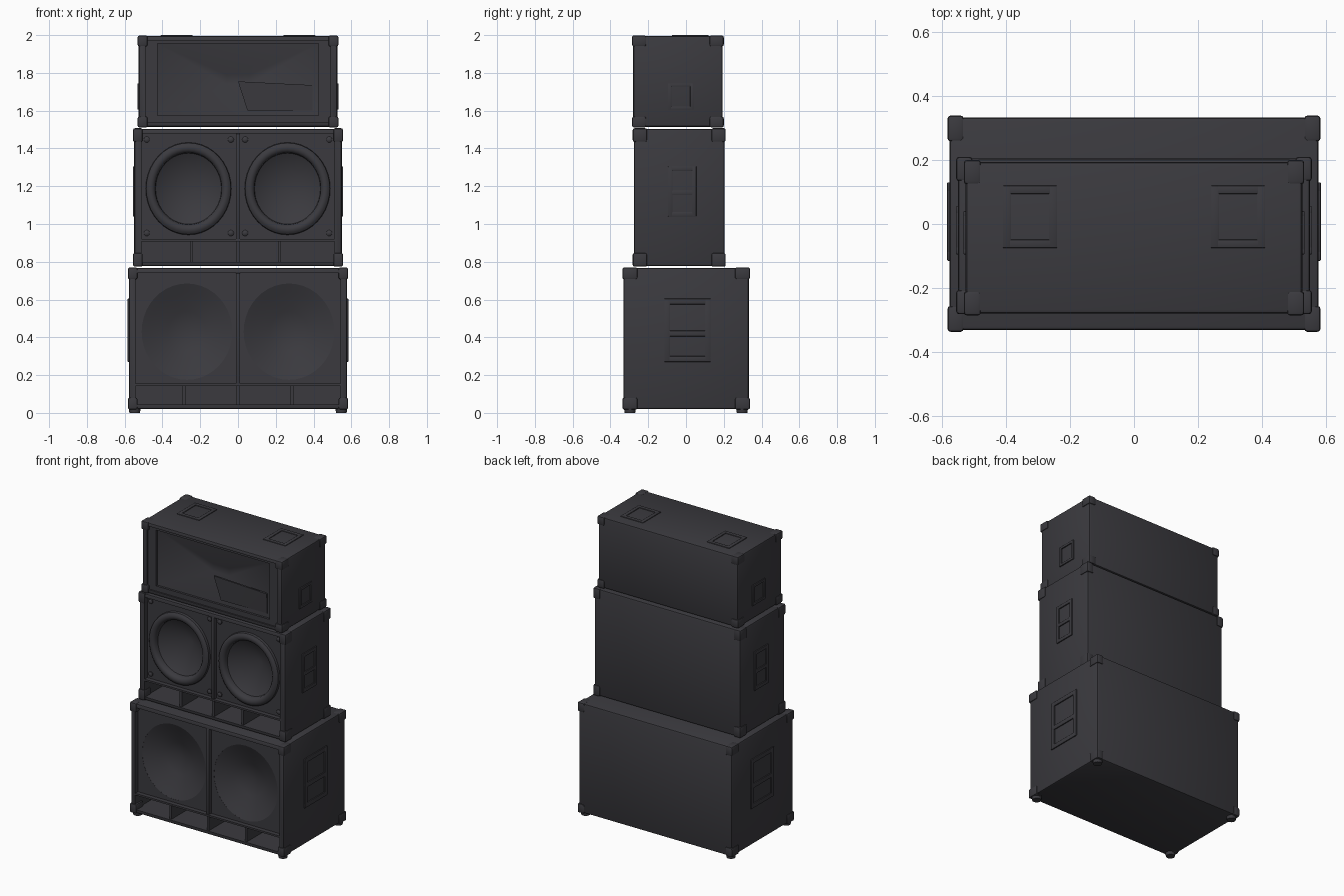
import bpy, bmesh, math
from mathutils import Matrix

if "Cube" in bpy.data.objects:
    bpy.data.objects.remove(bpy.data.objects["Cube"])

def material(name, rgb):
    m = bpy.data.materials.new(name)
    m.diffuse_color = (*rgb, 1)
    m.use_nodes = True
    m.node_tree.nodes["Principled BSDF"].inputs["Base Color"].default_value = m.diffuse_color
    return m

BODY = material("charcoal", (0.043, 0.042, 0.049))
SIDES = (-1, 1)

def finish(name, bm, bevel=0.0, mat=BODY, angle=35):
    me = bpy.data.meshes.new(name)
    bmesh.ops.recalc_face_normals(bm, faces=bm.faces)
    bm.to_mesh(me)
    bm.free()
    ob = bpy.data.objects.new(name, me)
    bpy.context.collection.objects.link(ob)
    me.materials.append(mat)
    bpy.ops.object.select_all(action='DESELECT')
    ob.select_set(True)
    bpy.context.view_layer.objects.active = ob
    if bevel:
        b = ob.modifiers.new("bevel", 'BEVEL')
        b.width, b.segments = bevel, 2
        bpy.ops.object.modifier_apply(modifier="bevel")
    bpy.ops.object.shade_smooth_by_angle(angle=math.radians(angle))
    return ob

def box(name, x, y, z, bevel=0.0):
    """Box from (min, max) ranges."""
    bm = bmesh.new()
    bmesh.ops.create_cube(bm, size=1)
    for v in bm.verts:
        v.co = [r[0] if c < 0 else r[1] for c, r in zip(v.co, (x, y, z))]
    return finish(name, bm, bevel)

def lathe(name, profile, x, y, z, sx=1.0, sz=1.0, steps=40):
    """Revolve (radius, depth) points around the y axis."""
    bm = bmesh.new()
    vs = [bm.verts.new((r, d, 0)) for r, d in profile]
    es = [bm.edges.new(p) for p in zip(vs, vs[1:])]
    bmesh.ops.spin(bm, geom=vs + es, cent=(0, 0, 0), axis=(0, 1, 0),
                   angle=math.tau, steps=steps, use_merge=True)
    bmesh.ops.remove_doubles(bm, verts=bm.verts, dist=1e-4)
    bm.transform(Matrix.Translation((x, y, z)) @ Matrix.Diagonal((sx, 1, sz, 1)))
    return finish(name, bm)

def hull(name, points):
    """Convex solid around a few points."""
    bm = bmesh.new()
    for p in points:
        bm.verts.new(p)
    bmesh.ops.convex_hull(bm, input=bm.verts)
    return finish(name, bm)

def cut(ob, cutters):
    for c in cutters:
        c.hide_render = True
        m = ob.modifiers.new("cut", 'BOOLEAN')
        m.object, m.operation, m.solver = c, 'DIFFERENCE', 'EXACT'
        bpy.context.view_layer.objects.active = ob
        bpy.ops.object.modifier_apply(modifier=m.name)
        bpy.data.objects.remove(c)
    bpy.ops.object.select_all(action='DESELECT')
    ob.select_set(True)
    bpy.ops.object.shade_smooth_by_angle(angle=math.radians(35))

def corners(name, h, y, z, size):
    """Eight corner protectors, slightly proud of the cabinet."""
    e = 0.006
    sx, sy, sz = size
    for s in SIDES:
        xr = tuple(sorted((s * (h + e), s * (h - sx))))
        for yr in ((y[0] - e, y[0] + sy), (y[1] - sy, y[1] + e)):
            for zr in ((z[0] - e / 2, z[0] + sz), (z[1] - sz, z[1] + e / 2)):
                box(name + "_corner", xr, yr, zr, 0.01)

def frame(name, make, u, v, t, bars=()):
    """Raised handle frame: rails around the (u, v) rectangle plus cross bars."""
    for ur, vr in [((u[0], u[0] + t), v), ((u[1] - t, u[1]), v),
                   (u, (v[0], v[0] + t)), (u, (v[1] - t, v[1]))] + \
                  [(u, (b - t / 2, b + t / 2)) for b in bars]:
        make(name, ur, vr)

def side_handle(name, h, y, z, t, bars=()):
    for s in SIDES:
        xr = tuple(sorted((s * (h - 0.01), s * (h + 0.007))))
        frame(name, lambda n, ur, vr: box(n, xr, ur, vr, 0.003), y, z, t, bars)

def woofer_cabinet(name, h, y, z, open_h, open_z, shelf, fins, cone_x, cone_z, r, csize):
    """Cabinet with a recessed baffle, two cone holes and a ported bottom slot."""
    yf, yb = y[0], y[0] + 0.03
    body = box(name + "_cabinet", (-h, h), y, z, 0.012)
    cutters = [box("cut", (-open_h, open_h), (yf - .1, yb), (shelf, open_z[1])),
               box("cut", (-open_h, open_h), (yf - .1, yf + .22), (open_z[0], shelf - .012))]
    for s in SIDES:
        cutters.append(lathe("cut", [(0, -.1), (r[0], -.1), (r[0], .15), (0, .15)],
                             s * cone_x, yb, cone_z, 1, r[1] / r[0]))
    cut(body, cutters)
    box(name + "_centre_divider", (-.011, .011), (yf + .004, yb + .01), (shelf, open_z[1]), .003)
    for f in fins:
        box(name + "_port_fin", (f - .008, f + .008), (yf + .01, yf + .23),
            (open_z[0] - .005, shelf - .005))
    corners(name, h, y, z, csize)
    return yb

# bottom cabinet: plain dished cones
yb = woofer_cabinet("bottom", .577, (-.331, .333), (.021, .767), .543, (.045, .74), .155,
                    (-.285, 0, .285), .27, .43, (.24, .255), (.045, .075, .06))
for s in SIDES:
    lathe("bottom_cone", [(.242, 0), (.2, .018), (.1, .06), (0, .085)],
          s * .27, yb, .43, 1, 1.06)
    for t in SIDES:
        foot = lathe("foot", [(0, 0), (.028, 0), (.032, .03), (0, .03)], 0, 0, 0, steps=16)
        foot.rotation_euler.x = math.pi / 2
        foot.location = (s * .547, t * .297, 0)
side_handle("bottom_handle", .577, (-.115, .13), (.27, .605), .03, (.42,))

# middle cabinet: ringed cones with screws
yb = woofer_cabinet("middle", .55, (-.276, .204), (.777, 1.504), .51, (.80, 1.478), .92,
                    (-.245, 0, .22), .262, 1.187, (.185, .2), (.045, .07, .07))
for s in SIDES:
    lathe("middle_cone", [(.185, 0), (0, .125)], s * .262, yb, 1.187, 1, 1.1)
    lathe("middle_cone_ring", [(.227, .003), (.224, -.016), (.213, -.026), (.2, -.029),
                               (.187, -.025), (.177, -.013), (.174, .01)],
          s * .262, yb, 1.187, 1, 1.08)
    for x in (.038, .483):
        for z in (.952, 1.447):
            lathe("baffle_screw", [(.016, .002), (.016, -.008), (.01, -.013), (0, -.014)],
                  s * x, yb, z, steps=12)
side_handle("middle_handle", .55, (-.095, .055), (1.04, 1.305), .024, (1.165,))

# top cabinet: shallow horn mouth inside a stepped frame
yf = -.28
horn = box("top_cabinet", (-.526, .526), (yf, .194), (1.514, 1.995), .012)
mouth = [(x, y, z) for x in (-.427, .427) for y in (yf - .05, yf + .025) for z in (1.575, 1.955)]
throat = [(x, yf + .1, z) for x in (-.06, .06) for z in (1.74, 1.79)]
cut(horn, [box("cut", (-.49, .49), (-.4, yf + .01), (1.54, 1.972)),
           hull("cut", mouth + throat)])
corners("top", .526, (yf, .194), (1.514, 1.995), (.048, .07, .055))
side_handle("top_handle", .526, (-.095, .04), (1.605, 1.745), .018)

# angled plate in the lower right of the horn
hull("horn_plate", [(x, y + d, z) for d in (0, .012) for x, y, z in
                    ((0, -.262, 1.755), (.05, -.256, 1.6), (.395, -.25, 1.6), (.395, -.256, 1.735))])

# top grip frames
for s in SIDES:
    x = tuple(sorted((s * .41, s * .24)))
    frame("top_grip", lambda n, ur, vr: box(n, ur, vr, (1.985, 2.0), .003), x, (-.075, .12), .026)
